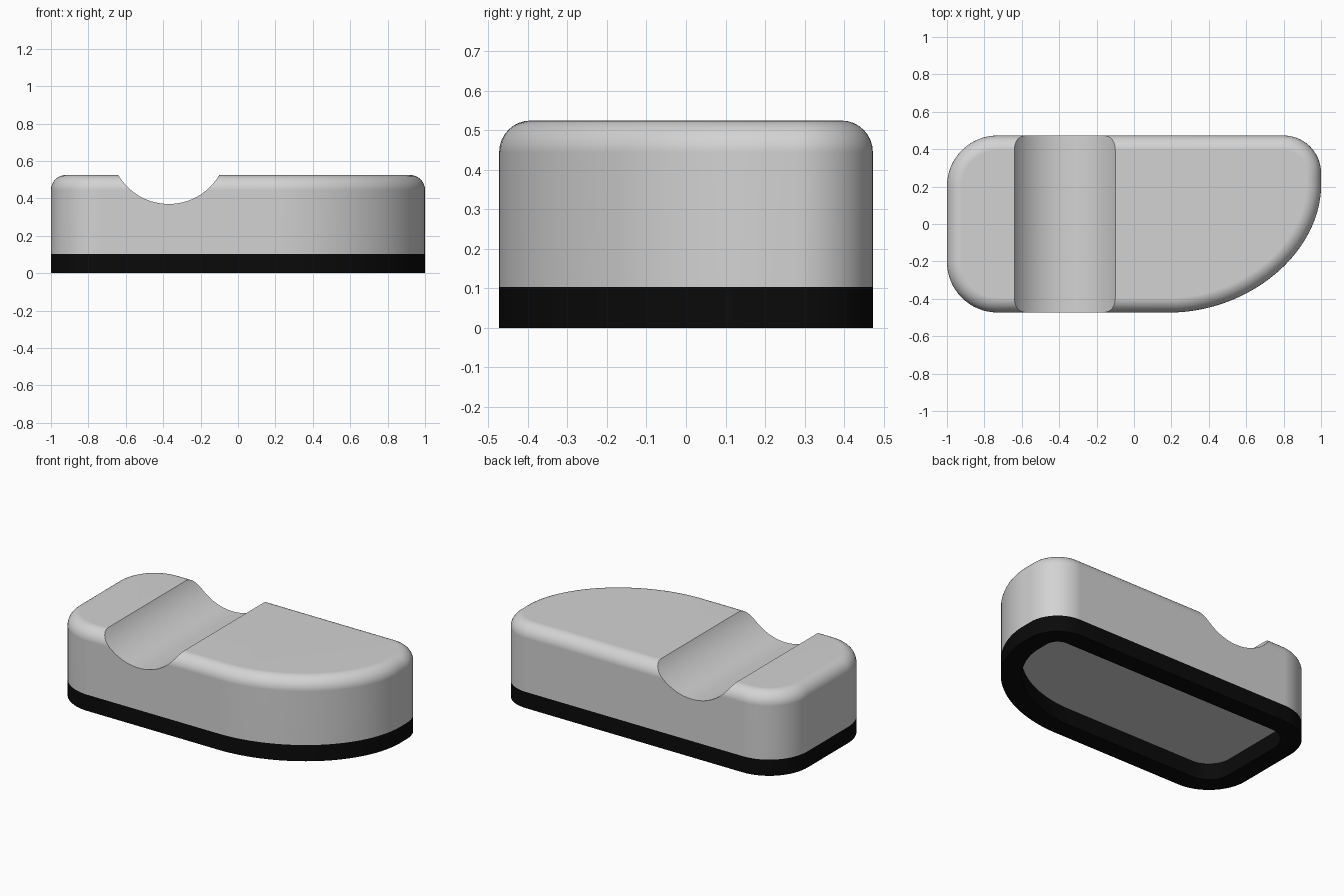
import bpy, bmesh, math
from mathutils import Vector

cube = bpy.data.objects.get("Cube")
if cube:
    bpy.data.objects.remove(cube, do_unlink=True)

HALF_Y = 0.473      # half depth
BASE_TOP = 0.103    # top of the black base
TOP = 0.525         # overall height
FILLET = 0.08       # rounding of the top edge
RIM = 0.12          # width of the base rim


def make_material(name, value, roughness):
    mat = bpy.data.materials.new(name)
    mat.use_nodes = True
    color = (value, value, value, 1)
    mat.diffuse_color = color
    bsdf = mat.node_tree.nodes["Principled BSDF"]
    bsdf.inputs["Base Color"].default_value = color
    bsdf.inputs["Roughness"].default_value = roughness
    return mat


grey = make_material("light grey", 0.65, 0.5)
black = make_material("black", 0.003, 0.6)


def corner(cx, cy, rx, ry, start, n, power=2.0):
    """Quarter of a (super)ellipse, counter-clockwise from the start angle."""
    pts = []
    for i in range(n + 1):
        a = math.radians(start + 90 * i / n)
        c, s = math.cos(a), math.sin(a)
        pts.append(Vector((cx + rx * math.copysign(abs(c) ** (2 / power), c),
                           cy + ry * math.copysign(abs(s) ** (2 / power), s))))
    return pts


# Plan outline: three round corners and one long sweeping corner
outline = (corner(0.80, HALF_Y - 0.20, 0.20, 0.20, 0, 14)
           + corner(-0.73, HALF_Y - 0.27, 0.27, 0.27, 90, 16)
           + corner(-0.73, 0.27 - HALF_Y, 0.27, 0.27, 180, 16)
           + corner(0.20, 0.20, 0.80, 0.20 + HALF_Y, 270, 32, 1.9))


def inset(distance):
    """Outline moved inwards along its normals."""
    result = []
    for i, p in enumerate(outline):
        before = (p - outline[i - 1]).normalized()
        after = (outline[(i + 1) % len(outline)] - p).normalized()
        t = (before + after).normalized()
        result.append(p + Vector((-t.y, t.x)) * distance)
    return result


def loft(name, levels, mat, closed_loop=False):
    """Skin (inset, z) levels; cap both ends, or join last to first."""
    bm = bmesh.new()
    rings = [[bm.verts.new((p.x, p.y, z)) for p in inset(d)] for d, z in levels]
    pairs = list(zip(rings, rings[1:]))
    if closed_loop:
        pairs.append((rings[-1], rings[0]))
    else:
        bm.faces.new(rings[0][::-1])
        bm.faces.new(rings[-1])
    n = len(outline)
    for lower, upper in pairs:
        for i in range(n):
            j = (i + 1) % n
            bm.faces.new((lower[i], lower[j], upper[j], upper[i]))
    bmesh.ops.recalc_face_normals(bm, faces=bm.faces)
    mesh = bpy.data.meshes.new(name)
    bm.to_mesh(mesh)
    bm.free()
    obj = bpy.data.objects.new(name, mesh)
    bpy.context.collection.objects.link(obj)
    mesh.materials.append(mat)
    return obj


def smooth(obj):
    bpy.ops.object.select_all(action='DESELECT')
    obj.select_set(True)
    bpy.context.view_layer.objects.active = obj
    bpy.ops.object.shade_smooth_by_angle(angle=math.radians(30))


# Body: straight wall with a rounded top edge
levels = [(0, BASE_TOP)]
for k in range(9):
    a = math.radians(90 * k / 8)
    levels.append((FILLET * (1 - math.cos(a)), TOP - FILLET * (1 - math.sin(a))))
body = loft("body", levels, grey)

# Rounded groove across the body
radius, depth = 0.313, 0.155
bpy.ops.mesh.primitive_cylinder_add(
    vertices=96, radius=radius, depth=2,
    location=(-0.37, 0, TOP - depth + radius), rotation=(math.pi / 2, 0, 0))
cutter = bpy.context.object
cutter.name = "groove_cutter"
cutter.hide_render = True
cutter.data.materials.append(grey)
cut = body.modifiers.new("groove", 'BOOLEAN')
cut.operation = 'DIFFERENCE'
cut.solver = 'EXACT'
cut.object = cutter
bpy.ops.object.select_all(action='DESELECT')
body.select_set(True)
bpy.context.view_layer.objects.active = body
bpy.ops.object.modifier_apply(modifier=cut.name)
bpy.data.objects.remove(cutter, do_unlink=True)
smooth(body)
weighted = body.modifiers.new("weighted_normals", 'WEIGHTED_NORMAL')
weighted.keep_sharp = True

# Base: hollow rim, open underneath up to the body
base = loft("base_rim", [(0, 0), (0, BASE_TOP), (RIM, BASE_TOP), (RIM, 0)],
            black, closed_loop=True)
smooth(base)
